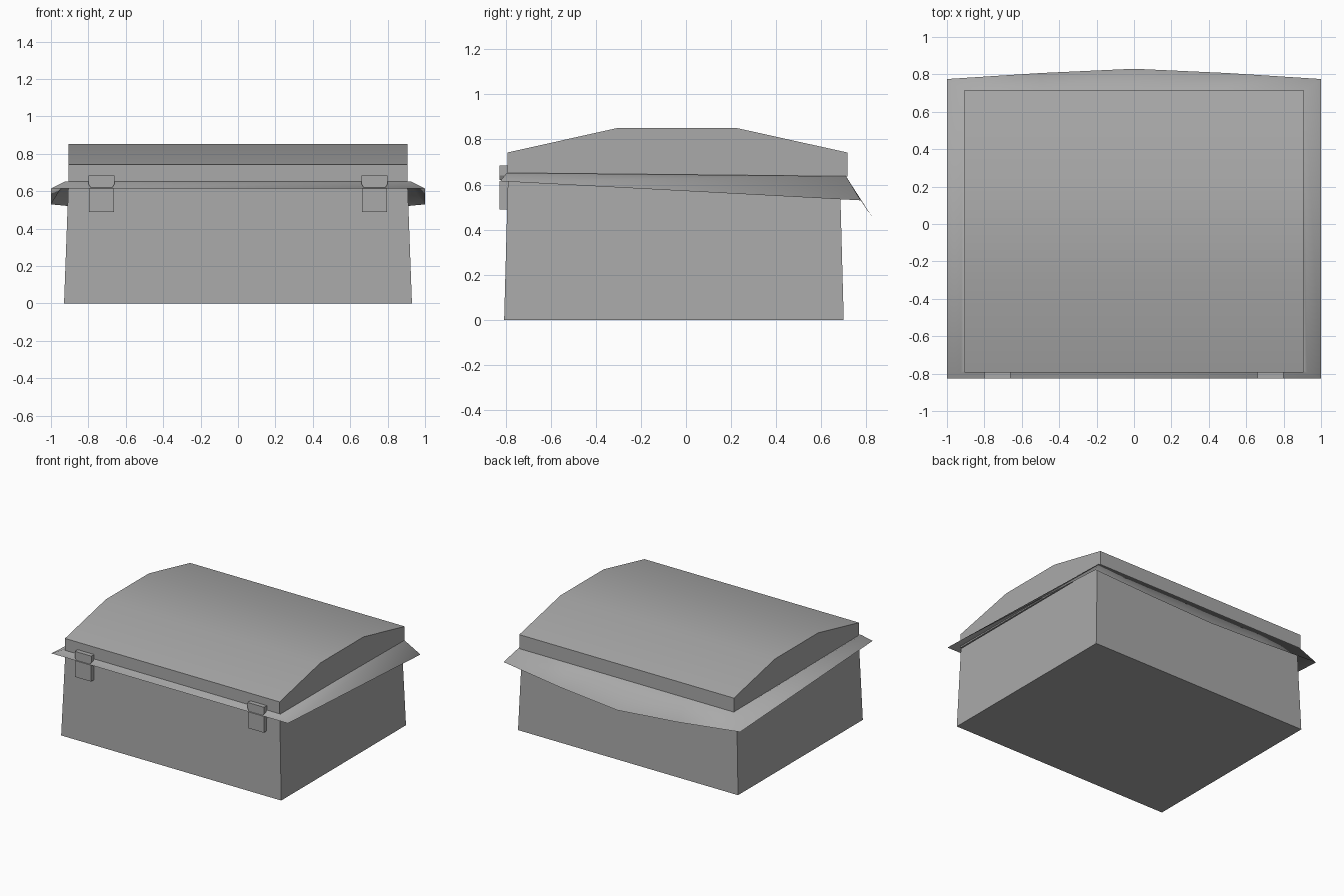
import bpy
import bmesh

cube = bpy.data.objects.get("Cube")
if cube:
    bpy.data.objects.remove(cube, do_unlink=True)

grey = bpy.data.materials.new("plain grey")
grey.use_nodes = True
COLOUR = (0.4, 0.4, 0.4, 1)
grey.diffuse_color = COLOUR
grey.node_tree.nodes["Principled BSDF"].inputs["Base Color"].default_value = COLOUR


def loft(name, rings, caps=True, all_smooth=False):
    """Join equal closed rings of points with quads, optionally capped."""
    bm = bmesh.new()
    rows = [[bm.verts.new(p) for p in ring] for ring in rings]
    count = len(rows[0])
    for low, high in zip(rows, rows[1:]):
        for i in range(count):
            j = (i + 1) % count
            bm.faces.new((low[i], low[j], high[j], high[i]))
    if caps:
        bm.faces.new(rows[0][::-1])
        bm.faces.new(rows[-1])
        bmesh.ops.recalc_face_normals(bm, faces=bm.faces)
    mesh = bpy.data.meshes.new(name)
    bm.to_mesh(mesh)
    bm.free()
    mesh.materials.append(grey)
    obj = bpy.data.objects.new(name, mesh)
    bpy.context.collection.objects.link(obj)
    bpy.ops.object.select_all(action="DESELECT")
    obj.select_set(True)
    bpy.context.view_layer.objects.active = obj
    if all_smooth:
        bpy.ops.object.shade_smooth()
    else:
        bpy.ops.object.shade_smooth_by_angle(angle=0.52)
    return obj


def rectangle(x, front, back, z):
    return [(-x, front, z), (x, front, z), (x, back, z), (-x, back, z)]


def mirrored(half):
    """Complete a ring from its +x half, which ends on the centre line."""
    return half + [(-x, y, z) for x, y, z in half[-2::-1]]


# Tapered body
loft("body", [rectangle(0.93, -0.807, 0.70, 0), rectangle(0.907, -0.79, 0.683, 0.625)])

# Arched lid, its end profile carried across the width
lid_profile = [(-0.793, 0.635), (0.717, 0.635), (0.717, 0.742),
               (0.22, 0.852), (-0.30, 0.852), (-0.793, 0.742)]
loft("lid", [[(x, y, z) for y, z in lid_profile] for x in (-0.907, 0.907)])

# Thin rain skirt that droops toward the back
outer = [(1, -0.825, 0.615), (1, 0.775, 0.53), (0.5, 0.807, 0.483), (0, 0.83, 0.45)]
inner = [(0.925, -0.795, 0.652), (0.915, 0.71, 0.637), (0.5, 0.71, 0.636), (0, 0.71, 0.636)]
tucked = [(0.89, -0.77, 0.64), (0.89, 0.68, 0.636), (0.5, 0.68, 0.636), (0, 0.68, 0.636)]
loft("skirt", [mirrored(r) for r in (outer, inner, tucked)], caps=False, all_smooth=True)

# Two latches: a hook on the lid and a plate on the body
hook = [(-0.07, 0.685), (-0.07, 0.64), (-0.058, 0.62),
        (0.058, 0.62), (0.07, 0.64), (0.07, 0.685)]
plate = [(-0.067, 0.615), (-0.067, 0.49), (0.067, 0.49), (0.067, 0.615)]
for side, centre in (("left", 0.73), ("right", -0.73)):
    for part, shape in (("hook", hook), ("plate", plate)):
        loft(f"{side}_latch_{part}",
             [[(centre + x, y, z) for x, z in shape] for y in (-0.827, -0.785)])
